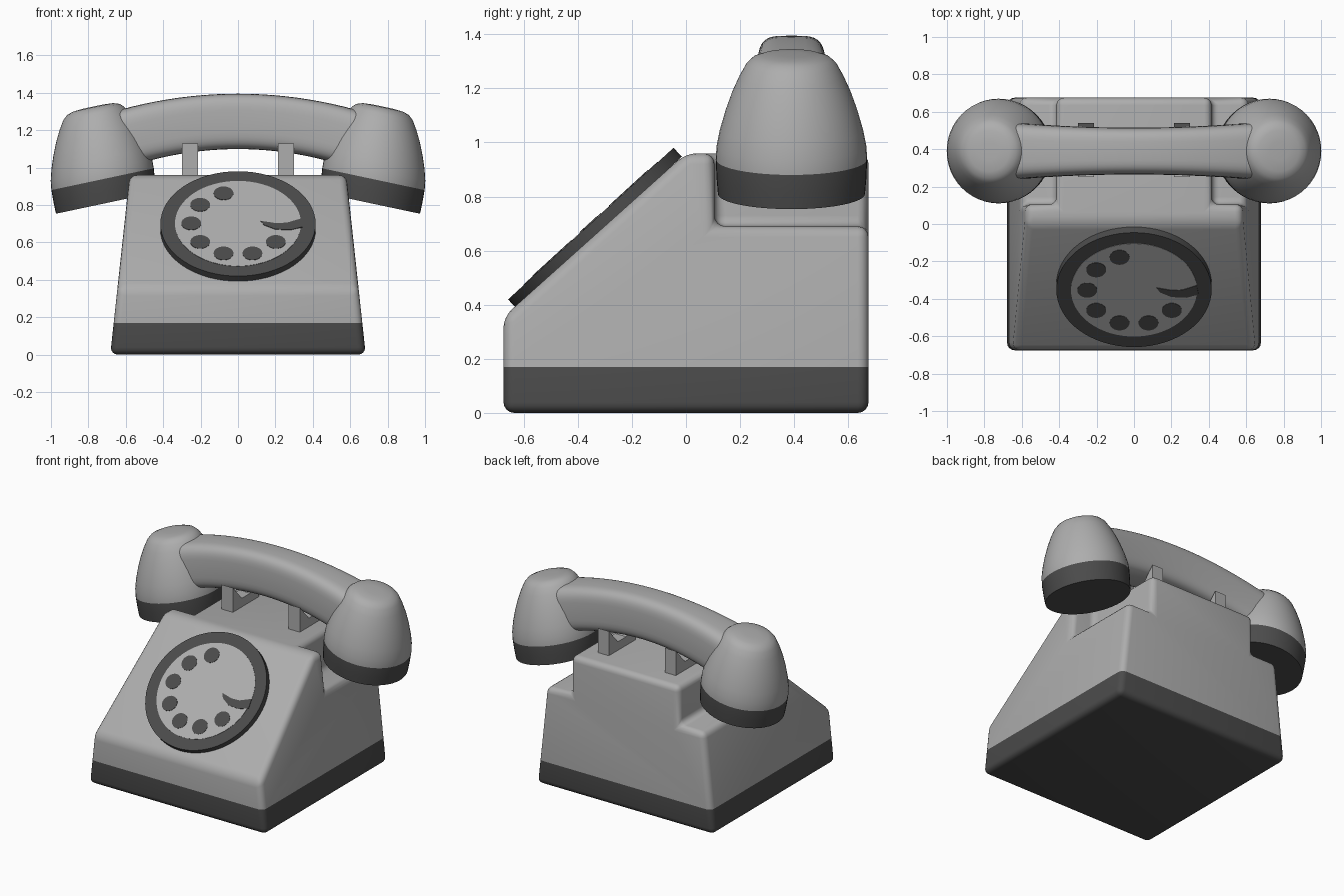
import bpy, bmesh, math
from mathutils import Matrix, Vector

cube = bpy.data.objects.get("Cube")
if cube:
    bpy.data.objects.remove(cube, do_unlink=True)


def material(name, value):
    m = bpy.data.materials.new(name)
    m.use_nodes = True
    colour = (value, value, value, 1)
    m.diffuse_color = colour
    m.node_tree.nodes["Principled BSDF"].inputs["Base Color"].default_value = colour
    return m


LIGHT = material("light grey", 0.42)
DARK = material("dark grey", 0.07)


def finish(name, bm, mats, smooth=True, angle=35):
    bmesh.ops.recalc_face_normals(bm, faces=bm.faces[:])
    mesh = bpy.data.meshes.new(name)
    bm.to_mesh(mesh)
    bm.free()
    for m in mats:
        mesh.materials.append(m)
    ob = bpy.data.objects.new(name, mesh)
    bpy.context.collection.objects.link(ob)
    if smooth:
        bpy.ops.object.select_all(action="DESELECT")
        ob.select_set(True)
        bpy.context.view_layer.objects.active = ob
        bpy.ops.object.shade_smooth_by_angle(angle=math.radians(angle))
    return ob


def prism(points, direction):
    """Closed prism from an outline and an extrusion vector."""
    bm = bmesh.new()
    face = bm.faces.new([bm.verts.new(p) for p in points])
    new = bmesh.ops.extrude_face_region(bm, geom=[face])["geom"]
    bmesh.ops.translate(bm, vec=direction, verts=[v for v in new if isinstance(v, bmesh.types.BMVert)])
    return bm


def loft(bm, rings):
    """Bridge equal rings of points and return the rows of vertices."""
    rows = [[bm.verts.new(p) for p in ring] for ring in rings]
    for a, b in zip(rows, rows[1:]):
        for i in range(len(a)):
            j = (i + 1) % len(a)
            bm.faces.new((a[i], a[j], b[j], b[i]))
    bm.faces.new(rows[0])
    bm.faces.new(rows[-1])
    return rows


# Body: side profile, tapered towards the top
side = [(-0.675, 0), (-0.675, 0.355), (0, 0.96), (0.675, 0.96), (0.675, 0)]
bm = prism([(-1, y, z) for y, z in side], (2, 0, 0))
for v in bm.verts:
    v.co.x *= 0.683 - 0.108 * v.co.z
body = finish("body", bm, [], smooth=False)

# Rear corner recesses under the handset cups
cutters = []
for s in (-1, 1):
    outline = [(s * 0.415, 0.105), (s * 1, 0.105), (s * 1, 1), (s * 0.415, 1)]
    cutter = finish("recess_cutter", prism([(x, y, 0.69) for x, y in outline], (0, 0, 1)), [], smooth=False)
    cutter.hide_render = True
    mod = body.modifiers.new("recess", "BOOLEAN")
    mod.operation = "DIFFERENCE"
    mod.solver = "EXACT"
    mod.object = cutter
    cutters.append(cutter)
bev = body.modifiers.new("rounding", "BEVEL")
bev.width = 0.04
bev.segments = 4
bev.limit_method = "ANGLE"
bev.angle_limit = math.radians(25)

# Freeze the shape, then split off the dark base band
bpy.context.view_layer.update()
bm = bmesh.new()
bm.from_object(body, bpy.context.evaluated_depsgraph_get())
for ob in cutters + [body]:
    bpy.data.objects.remove(ob, do_unlink=True)
bmesh.ops.bisect_plane(bm, geom=bm.verts[:] + bm.edges[:] + bm.faces[:],
                       plane_co=(0, 0, 0.17), plane_no=(0, 0, 1))
for f in bm.faces:
    f.material_index = int(f.calc_center_median().z < 0.17)
finish("body", bm, [LIGHT, DARK])

# Dial, built flat and tilted on to the sloping front
TILT = Matrix.Translation((0, -0.352, 0.70)) @ Matrix.Rotation(math.radians(42.5), 4, "X")


def dial_part(name, outline, low, high, mat):
    bm = prism([(x, y, low) for x, y in outline], (0, 0, high - low))
    bm.transform(TILT)
    return finish(name, bm, [mat])


def circle(r, n, cx=0, cy=0):
    return [(cx + r * math.cos(math.tau * i / n), cy + r * math.sin(math.tau * i / n)) for i in range(n)]


dial_part("dial_ring", circle(0.415, 64), -0.045, 0, DARK)
dial_part("dial_face", circle(0.337, 64), -0.002, 0.002, LIGHT)
for k in range(7):
    a = math.radians(108 + 36 * k)
    dial_part("finger_hole", circle(0.053, 24, 0.25 * math.cos(a), 0.25 * math.sin(a)), 0, 0.004, DARK)
stop = [(0.12, 0.018), (0.2, 0), (0.26, 0.003), (0.335, 0.035), (0.345, -0.03),
        (0.28, -0.053), (0.2, -0.048), (0.14, -0.015)]
dial_part("finger_stop", stop, 0, 0.005, DARK)

# Cradle prongs with a dip that holds the handle
prong = [(0.25, 0.92), (0.25, 1.13), (0.35, 1.02), (0.44, 1.02), (0.54, 1.13), (0.54, 0.92)]
for s, name in ((-1, "right_cradle"), (1, "left_cradle")):
    bm = prism([(s * 0.215, y, z) for y, z in prong], (s * 0.085, 0, 0))
    finish(name, bm, [LIGHT], smooth=False)

# Handle: rounded-square section swept along a shallow arc, flaring at the ends
R = 2.1
rings = []
for i in range(-12, 13):
    t = i / 12
    a = t * 0.335
    up = Vector((math.sin(a), 0, math.cos(a)))
    centre = Vector((0, 0.39, 1.247 - R)) + up * R
    wide, tall = 0.125 + 0.032 * t * t, 0.148 + 0.006 * t * t
    ring = []
    for k in range(40):
        c, s = math.cos(math.tau * k / 40), math.sin(math.tau * k / 40)
        y = math.copysign(abs(c) ** 0.5, c) * wide
        z = math.copysign(abs(s) ** 0.5, s) * tall
        ring.append(centre + Vector((0, y, 0)) + up * z)
    rings.append(ring)
bm = bmesh.new()
loft(bm, rings)
finish("handset_handle", bm, [LIGHT], angle=50)

# Cups: leaning bells with a dark rim band
bell = [(0.272, 0), (0.277, 0.06), (0.28, 0.13), (0.277, 0.18), (0.265, 0.24), (0.245, 0.31),
        (0.22, 0.38), (0.193, 0.44), (0.168, 0.485), (0.145, 0.508), (0.11, 0.52), (0.05, 0.524)]
lean = math.radians(12)
for s, name in ((-1, "right_cup"), (1, "left_cup")):
    across = Vector((-s * math.cos(lean), 0, math.sin(lean)))
    rise = Vector((s * 0.13, 0, 0.985))
    base = Vector((s * 0.707, 0.39, 0.81))
    bm = bmesh.new()
    rows = loft(bm, [[base + rise * h + across * x + Vector((0, y, 0)) for x, y in circle(r, 48)]
                     for r, h in bell])
    rim = {v for row in rows[:3] for v in row}
    for f in bm.faces:
        f.material_index = int(all(v in rim for v in f.verts))
    finish(name, bm, [LIGHT, DARK], angle=40)
